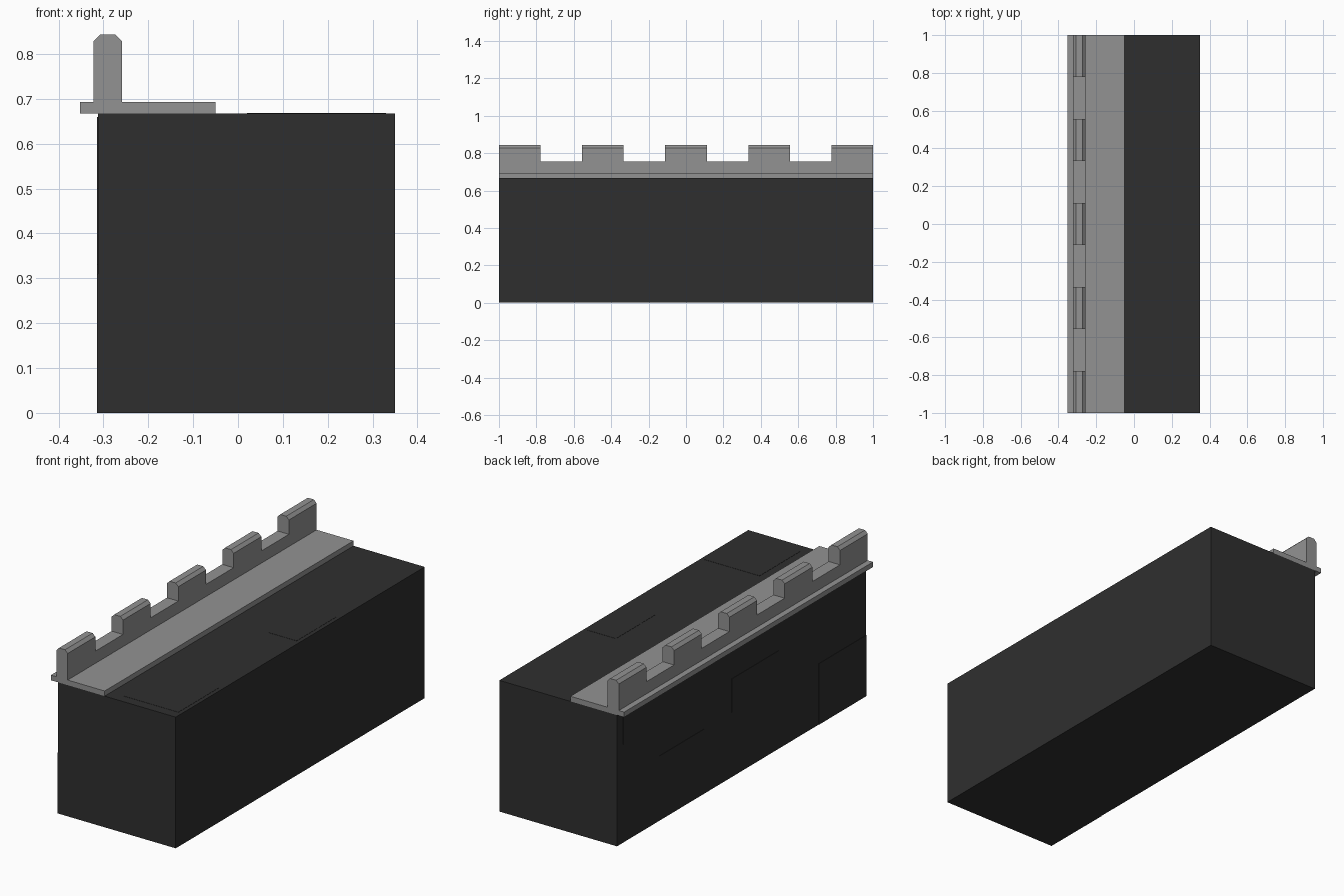
import bpy
import bmesh

cube = bpy.data.objects.get("Cube")
if cube:
    bpy.data.objects.remove(cube, do_unlink=True)


def make_material(name, value):
    mat = bpy.data.materials.new(name)
    mat.use_nodes = True
    color = (value, value, value, 1)
    mat.diffuse_color = color
    mat.node_tree.nodes["Principled BSDF"].inputs["Base Color"].default_value = color
    return mat


dark_stone = make_material("dark stone", 0.028)
grey_stone = make_material("grey stone", 0.29)


def finish(name, bm, mat):
    bmesh.ops.recalc_face_normals(bm, faces=bm.faces)
    mesh = bpy.data.meshes.new(name)
    bm.to_mesh(mesh)
    bm.free()
    mesh.materials.append(mat)
    obj = bpy.data.objects.new(name, mesh)
    bpy.context.collection.objects.link(obj)
    return obj


def add_box(bm, lo, hi):
    verts = bmesh.ops.create_cube(bm, size=1)["verts"]
    for v in verts:
        v.co = [(a + b) / 2 + c * (b - a) for a, b, c in zip(lo, hi, v.co)]


LEFT, RIGHT, TOP = -0.312, 0.35, 0.667

# Wall body
bm = bmesh.new()
add_box(bm, (LEFT, -1, 0), (RIGHT, 1, TOP))
finish("wall_body", bm, dark_stone)

# Barely raised stones on the outer face: (y start, y end, z start, z end)
bm = bmesh.new()
for y0, y1, z0, z1 in [(-1, -0.62, 0, 0.31), (-0.3, 0.08, 0.33, 0.5),
                       (0.3, 0.66, 0.17, 0.33), (0.55, 0.95, 0.5, 0.66)]:
    add_box(bm, (LEFT - 0.002, y0, z0), (LEFT + 0.01, y1, z1))
finish("outer_face_stones", bm, dark_stone)

# Barely raised stones on the top: (x start, x end, y start, y end)
bm = bmesh.new()
for x0, x1, y0, y1 in [(0.02, 0.33, -0.95, -0.62), (0.17, 0.33, 0, 0.32)]:
    add_box(bm, (x0, y0, TOP - 0.01), (x1, y1, TOP + 0.001))
finish("top_stones", bm, dark_stone)

# Walkway slab
bm = bmesh.new()
add_box(bm, (-0.352, -1, TOP), (-0.05, 1, 0.693))
finish("walkway", bm, grey_stone)

# Battlement: stepped outline pushed through its thickness
BASE, LOW, HIGH, SEGMENTS = 0.693, 0.755, 0.843, 9
outline = [(-1, BASE)]
for i in range(SEGMENTS):
    z = LOW if i % 2 else HIGH
    outline += [(-1 + 2 * i / SEGMENTS, z), (-1 + 2 * (i + 1) / SEGMENTS, z)]
outline.append((1, BASE))
bm = bmesh.new()
face = bm.faces.new([bm.verts.new((-0.322, y, z)) for y, z in outline])
extruded = bmesh.ops.extrude_face_region(bm, geom=[face])["geom"]
bmesh.ops.translate(bm, vec=(0.064, 0, 0),
                    verts=[g for g in extruded if isinstance(g, bmesh.types.BMVert)])

# The extrusion keeps the first face as the other side when it is missing
if not face.is_valid:
    bm.faces.new([v for v in bm.verts if v.co.x < -0.3])
bmesh.ops.recalc_face_normals(bm, faces=bm.faces)

# Chamfer the long top edges of the merlons
edges = [e for e in bm.edges
         if all(v.co.z > HIGH - 0.001 for v in e.verts)
         and abs(e.verts[0].co.x - e.verts[1].co.x) < 0.001]
bmesh.ops.bevel(bm, geom=edges, offset=0.015, segments=1, affect='EDGES')
finish("battlement", bm, grey_stone)
